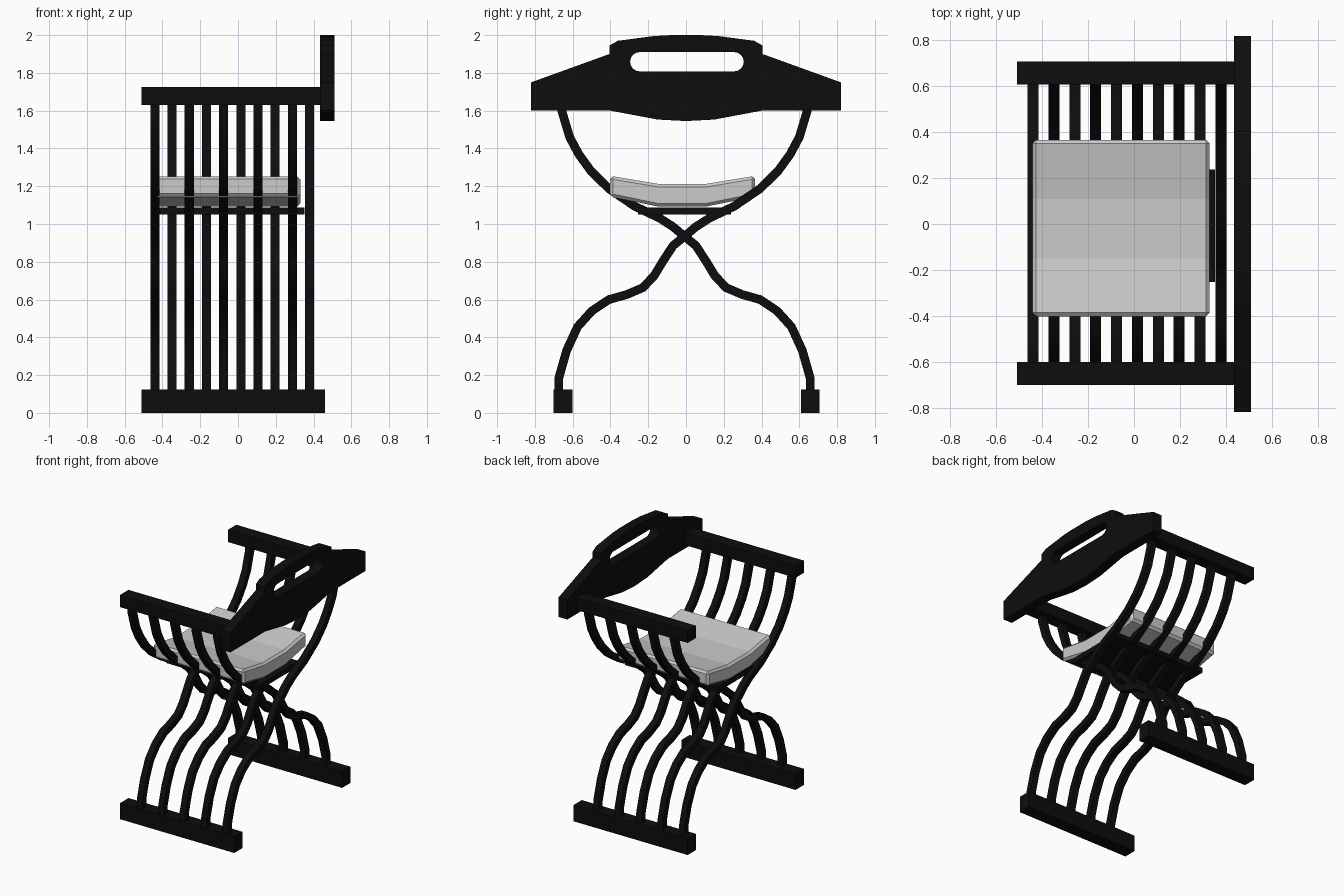
import bpy, bmesh, math
from mathutils import Vector

if "Cube" in bpy.data.objects:
    bpy.data.objects.remove(bpy.data.objects["Cube"])

black = bpy.data.materials.new("black_wood")
black.diffuse_color = (0.004, 0.004, 0.004, 1)
black.use_nodes = True
black.node_tree.nodes["Principled BSDF"].inputs["Base Color"].default_value = black.diffuse_color


def finish(bm, name, mat=None):
    bmesh.ops.recalc_face_normals(bm, faces=bm.faces)
    me = bpy.data.meshes.new(name)
    bm.to_mesh(me)
    bm.free()
    ob = bpy.data.objects.new(name, me)
    bpy.context.collection.objects.link(ob)
    if mat:
        me.materials.append(mat)
    return ob


def prism(name, profile, x0, x1, mat=None):
    """Extrude a (y, z) outline from x0 to x1."""
    bm = bmesh.new()
    face = bm.faces.new([bm.verts.new((x0, y, z)) for y, z in profile])
    new = bmesh.ops.extrude_face_region(bm, geom=[face])["geom"]
    bmesh.ops.translate(bm, vec=(x1 - x0, 0, 0),
                        verts=[v for v in new if isinstance(v, bmesh.types.BMVert)])
    return finish(bm, name, mat)


def box(name, x0, x1, y0, y1, z0, z1):
    return prism(name, [(y0, z0), (y1, z0), (y1, z1), (y0, z1)], x0, x1, black)


def apply_modifier(ob, mod):
    bpy.context.view_layer.objects.active = ob
    bpy.ops.object.modifier_apply(modifier=mod.name)


def shade(ob):
    bpy.ops.object.select_all(action='DESELECT')
    ob.select_set(True)
    bpy.context.view_layer.objects.active = ob
    bpy.ops.object.shade_smooth_by_angle(angle=math.radians(35))


# curved ribs: square bar swept along an S-shaped path, alternately mirrored
PATH = [(-.655, 1.68), (-.650, 1.60), (-.608, 1.46), (-.56, 1.37), (-.495, 1.28),
        (-.40, 1.187), (-.265, 1.095), (-.13, 1.03), (-.06, .985), (0, .934),
        (.06, .886), (.116, .80), (.16, .727), (.22, .663), (.307, .626),
        (.40, .60), (.49, .54), (.566, .456), (.624, .33), (.665, .186), (.665, .07)]


def rib(name, x, side, half_w=0.024, half_t=0.023):
    pts = [Vector((y * side - 0.008, z)) for y, z in PATH]
    bm = bmesh.new()
    rings = []
    for i, p in enumerate(pts):
        a = (p - pts[i - 1]).normalized() if i else (pts[1] - p).normalized()
        b = (pts[i + 1] - p).normalized() if i < len(pts) - 1 else a
        t = (a + b).normalized()
        n = Vector((-t.y, t.x)) * half_t / t.dot(a)
        rings.append([bm.verts.new((x + sx * half_w, p.x + sn * n.x, p.y + sn * n.y))
                      for sx, sn in ((-1, -1), (1, -1), (1, 1), (-1, 1))])
    for r, s in zip(rings, rings[1:]):
        for k in range(4):
            j = (k + 1) % 4
            bm.faces.new((r[k], r[j], s[j], s[k]))
    bm.faces.new(rings[0])
    bm.faces.new(rings[-1])
    shade(finish(bm, name, black))


for i in range(10):
    rib(f"rib_{i + 1}", -0.44 + i * 0.091, 1 if i % 2 == 0 else -1)

# arm rails and floor runners
for label, s in (("front", -1), ("rear", 1)):
    y0, y1 = sorted((s * 0.655 - 0.047, s * 0.655 + 0.053))
    box(f"{label}_arm_rail", -0.51, 0.45, y0, y1, 1.63, 1.725)
    box(f"{label}_runner", -0.51, 0.46, y0, y1, 0, 0.125)

# board under the cushion
box("seat_board", -0.43, 0.353, -0.253, 0.237, 1.05, 1.088)

# dished cushion
cushion = prism("cushion", [(-.402, 1.255), (-.402, 1.145), (-.15, 1.093), (.11, 1.093),
                            (.366, 1.145), (.366, 1.255), (.11, 1.213), (-.15, 1.213)],
                -0.443, 0.33)
bev = cushion.modifiers.new("bevel", 'BEVEL')
bev.width, bev.segments = 0.016, 1
bev.limit_method, bev.angle_limit = 'ANGLE', math.radians(40)
apply_modifier(cushion, bev)

# backrest board with a rounded handle slot
half = [(.15, 1.553), (.40, 1.60), (.82, 1.60), (.82, 1.75),
        (.405, 1.90), (.405, 1.945), (.36, 1.97), (.17, 1.995), (.08, 2.0)]
outline = [(0, 1.545)] + half + [(-y, z) for y, z in reversed(half)]
back = prism("backrest", outline, 0.435, 0.51, black)
slot = []
for cy, start in ((0.255, -90), (-0.245, 90)):
    for k in range(9):
        a = math.radians(start + k * 22.5)
        slot.append((cy + 0.051 * math.cos(a), 1.859 + 0.051 * math.sin(a)))
cutter = prism("slot_cutter", slot, 0.3, 0.6, black)
cut = back.modifiers.new("slot", 'BOOLEAN')
cut.operation, cut.solver, cut.object = 'DIFFERENCE', 'EXACT', cutter
apply_modifier(back, cut)
bpy.data.objects.remove(cutter)
shade(back)
